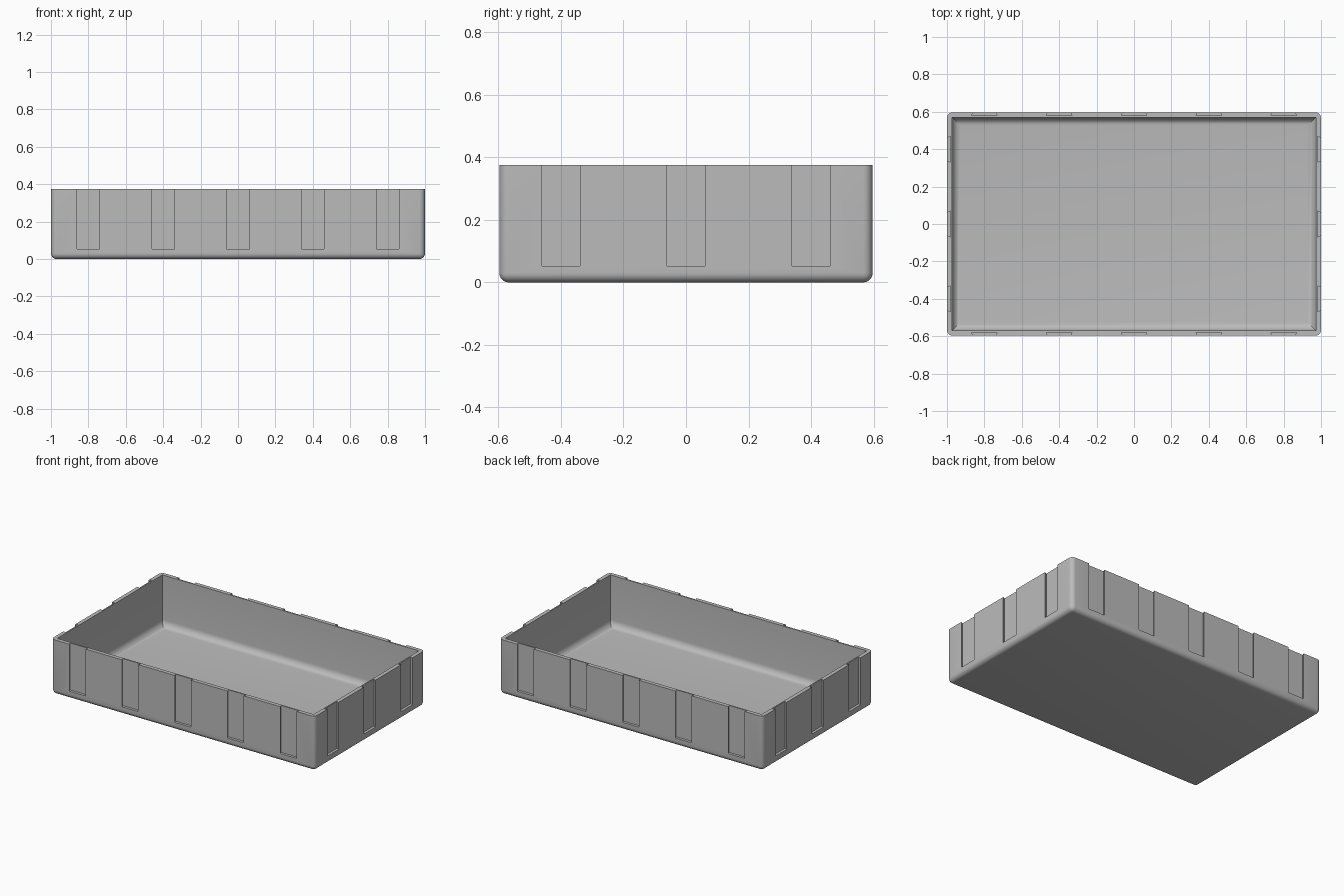
import bpy, bmesh, math
from mathutils import Matrix, Vector

cube = bpy.data.objects.get("Cube")
if cube:
    bpy.data.objects.remove(cube, do_unlink=True)

HX, HY, HEIGHT = 1.0, 0.597, 0.375   # half sizes and height
WALL, FLOOR = 0.027, 0.027
GROOVE_DEPTH, GROOVE_Z = 0.018, 0.053

grey = bpy.data.materials.new("tray grey")
grey.use_nodes = True
colour = (0.5, 0.5, 0.5, 1)
grey.diffuse_color = colour
grey.node_tree.nodes["Principled BSDF"].inputs["Base Color"].default_value = colour


def make_object(name, bm):
    bmesh.ops.recalc_face_normals(bm, faces=bm.faces)
    mesh = bpy.data.meshes.new(name)
    bm.to_mesh(mesh)
    bm.free()
    mesh.materials.append(grey)
    obj = bpy.data.objects.new(name, mesh)
    bpy.context.collection.objects.link(obj)
    return obj


def rounded_box(name, hx, hy, z0, z1, radius, round_uprights):
    """Box with rounded bottom edges and, if asked, rounded uprights."""
    bm = bmesh.new()
    bmesh.ops.create_cube(bm, size=1)
    for v in bm.verts:
        v.co = Vector((v.co.x * 2 * hx, v.co.y * 2 * hy, z1 if v.co.z > 0 else z0))
    edges = []
    for e in bm.edges:
        low = [v.co.z < z0 + 0.001 for v in e.verts]
        if all(low) or (round_uprights and any(low)):
            edges.append(e)
    bmesh.ops.bevel(bm, geom=edges, offset=radius, segments=6, profile=0.5, affect='EDGES')
    return make_object(name, bm)


def add_groove(bm, centre, face_distance, angle):
    """Dovetail prism, narrow at the outer wall face and wider inside."""
    outline = [(-0.059, 0.003), (0.059, 0.003),
               (0.069, -GROOVE_DEPTH), (-0.069, -GROOVE_DEPTH)]
    turn = Matrix.Rotation(angle, 4, 'Z')
    ring = [bm.verts.new(turn @ Vector((centre + x, face_distance + y, GROOVE_Z)))
            for x, y in outline]
    base = bm.faces.new(ring)
    top = bmesh.ops.extrude_face_region(bm, geom=[base])["geom"]
    bmesh.ops.translate(bm, vec=(0, 0, HEIGHT),
                        verts=[g for g in top if isinstance(g, bmesh.types.BMVert)])


# Tray body and the hollow inside it
tray = rounded_box("tray", HX, HY, 0, HEIGHT, 0.03, True)
hollow = rounded_box("hollow_cutter", HX - WALL, HY - WALL, FLOOR, HEIGHT + 0.2, 0.045, False)

# Dovetail grooves on all four walls
bm = bmesh.new()
for side in (0, math.pi):
    for i in range(-2, 3):
        add_groove(bm, 0.4 * i, HY, side)
    for i in range(-1, 2):
        add_groove(bm, 0.4 * i, HX, side + math.pi / 2)
grooves = make_object("groove_cutter", bm)

for cutter in (hollow, grooves):
    mod = tray.modifiers.new(cutter.name, 'BOOLEAN')
    mod.operation = 'DIFFERENCE'
    mod.solver = 'EXACT'
    mod.object = cutter

# Apply the cuts, then drop the helpers
bpy.ops.object.select_all(action='DESELECT')
tray.select_set(True)
bpy.context.view_layer.objects.active = tray
for mod in list(tray.modifiers):
    bpy.ops.object.modifier_apply(modifier=mod.name)
for cutter in (hollow, grooves):
    bpy.data.objects.remove(cutter, do_unlink=True)

bpy.ops.object.shade_smooth_by_angle(angle=math.radians(30))
